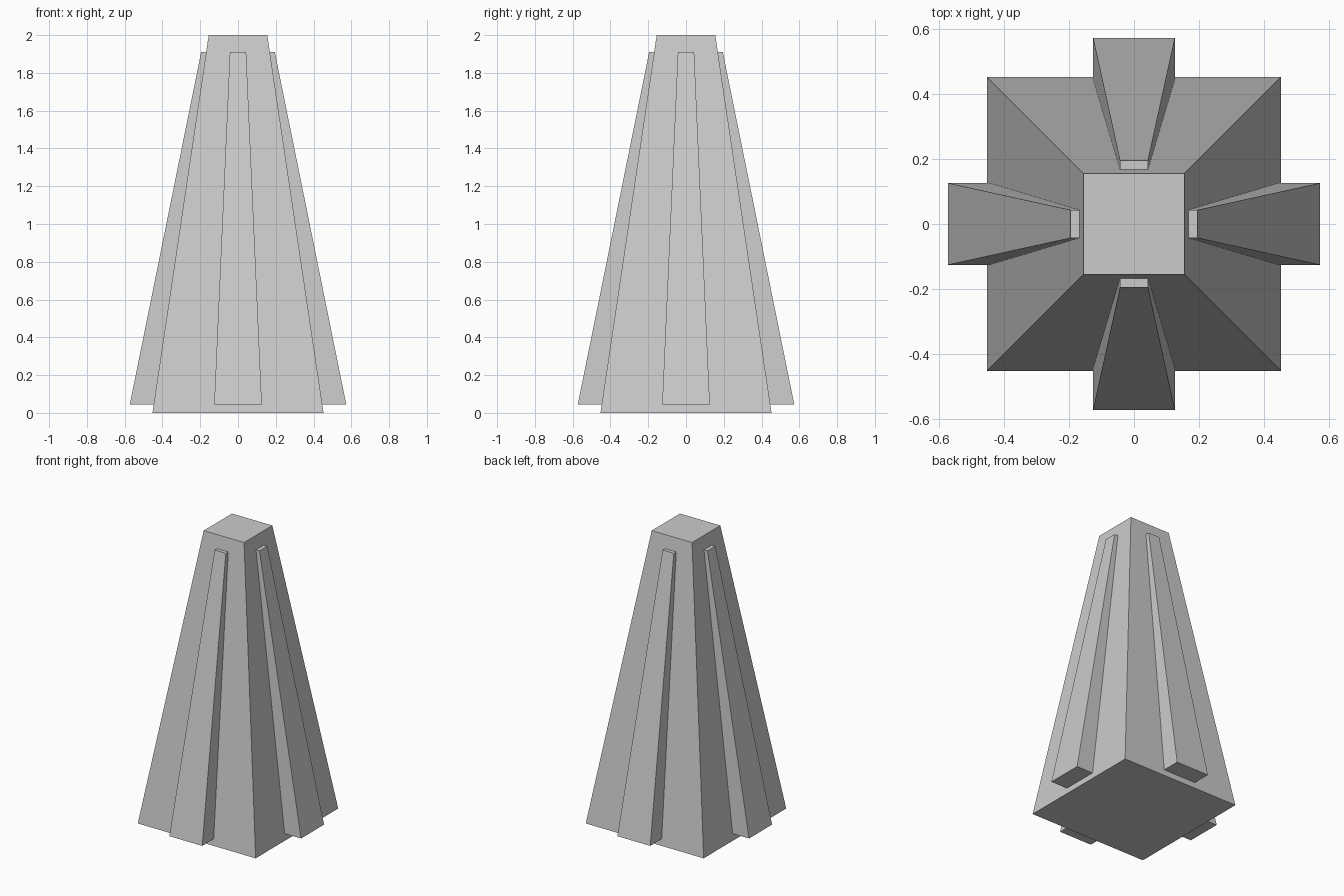
import bpy, bmesh
from math import pi
from mathutils import Matrix

if "Cube" in bpy.data.objects:
    bpy.data.objects.remove(bpy.data.objects["Cube"])


def loft(name, bottom, top, turn=0.0):
    """Solid between two level rectangles (x half width, y min, y max, z)."""
    bm = bmesh.new()
    rings = []
    for w, y0, y1, z in (bottom, top):
        corners = [(-w, y0, z), (w, y0, z), (w, y1, z), (-w, y1, z)]
        rings.append([bm.verts.new(c) for c in corners])
    low, high = rings
    bm.faces.new(low[::-1])
    bm.faces.new(high)
    for i in range(4):
        j = (i + 1) % 4
        bm.faces.new((low[i], low[j], high[j], high[i]))
    bm.transform(Matrix.Rotation(turn, 4, 'Z'))
    mesh = bpy.data.meshes.new(name)
    bm.to_mesh(mesh)
    bm.free()
    obj = bpy.data.objects.new(name, mesh)
    bpy.context.collection.objects.link(obj)
    return obj


# Tapered square tower body
loft("tower_body", (0.453, -0.453, 0.453, 0.0), (0.155, -0.155, 0.155, 2.0))

# One tapered rib on each face, set slightly into the body
for i, side in enumerate(("front", "right", "back", "left")):
    loft(side + "_rib", (0.126, -0.573, -0.43, 0.045),
         (0.043, -0.195, -0.15, 1.91), i * pi / 2)
